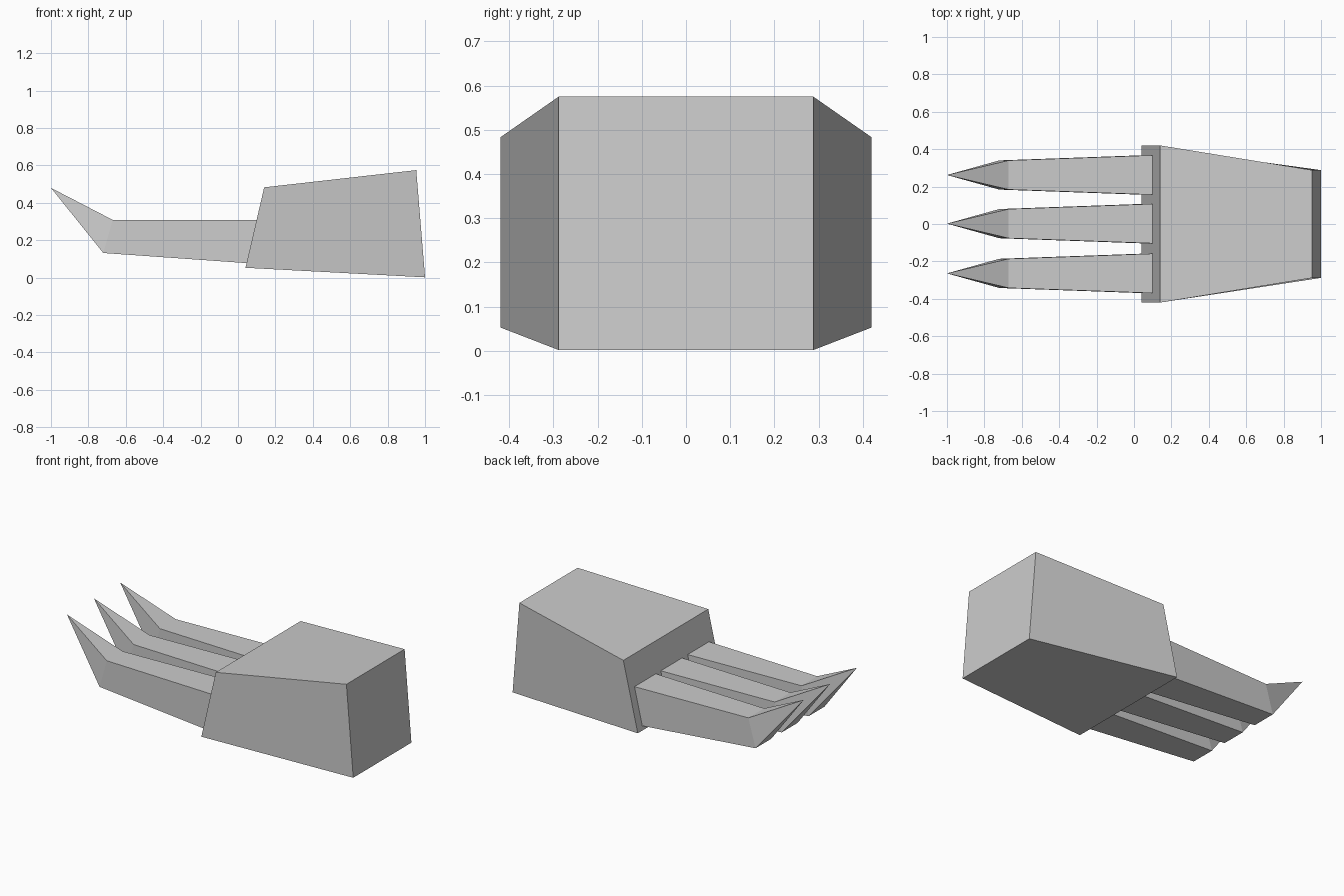
import bpy
import bmesh

cube = bpy.data.objects.get("Cube")
if cube:
    bpy.data.objects.remove(cube, do_unlink=True)

grey = bpy.data.materials.new("plain_grey")
grey.use_nodes = True
colour = (0.6, 0.6, 0.6, 1)
grey.diffuse_color = colour
grey.node_tree.nodes["Principled BSDF"].inputs["Base Color"].default_value = colour


def loft(name, sections, y=0.0, tip=None):
    """Join rectangular sections (bottom xz, top xz, half width), ending in a cap or a point."""
    bm = bmesh.new()
    rings = []
    for (bx, bz), (tx, tz), w in sections:
        corners = ((bx, -w, bz), (bx, w, bz), (tx, w, tz), (tx, -w, tz))
        rings.append([bm.verts.new(c) for c in corners])
    bm.faces.new(rings[0])
    for a, b in zip(rings, rings[1:]):
        for i in range(4):
            j = (i + 1) % 4
            bm.faces.new((a[i], a[j], b[j], b[i]))
    last = rings[-1]
    if tip:
        point = bm.verts.new(tip)
        for i in range(4):
            bm.faces.new((last[i], last[(i + 1) % 4], point))
    else:
        bm.faces.new(last)
    bmesh.ops.recalc_face_normals(bm, faces=bm.faces)
    mesh = bpy.data.meshes.new(name)
    bm.to_mesh(mesh)
    bm.free()
    mesh.materials.append(grey)
    obj = bpy.data.objects.new(name, mesh)
    obj.location.y = y
    bpy.context.collection.objects.link(obj)


# Tapered block, wide where the claws emerge
loft("paw_block", [((0.04, 0.053), (0.14, 0.483), 0.42),
                   ((1.0, 0.002), (0.953, 0.575), 0.288)])

# Three claws bending up to sharp points
for name, y in (("front_claw", -0.264), ("middle_claw", 0.002), ("back_claw", 0.262)):
    loft(name, [((0.06, 0.077), (0.115, 0.309), 0.106),
                ((-0.72, 0.132), (-0.67, 0.309), 0.078)],
         y, tip=(-1.0, 0, 0.48))
